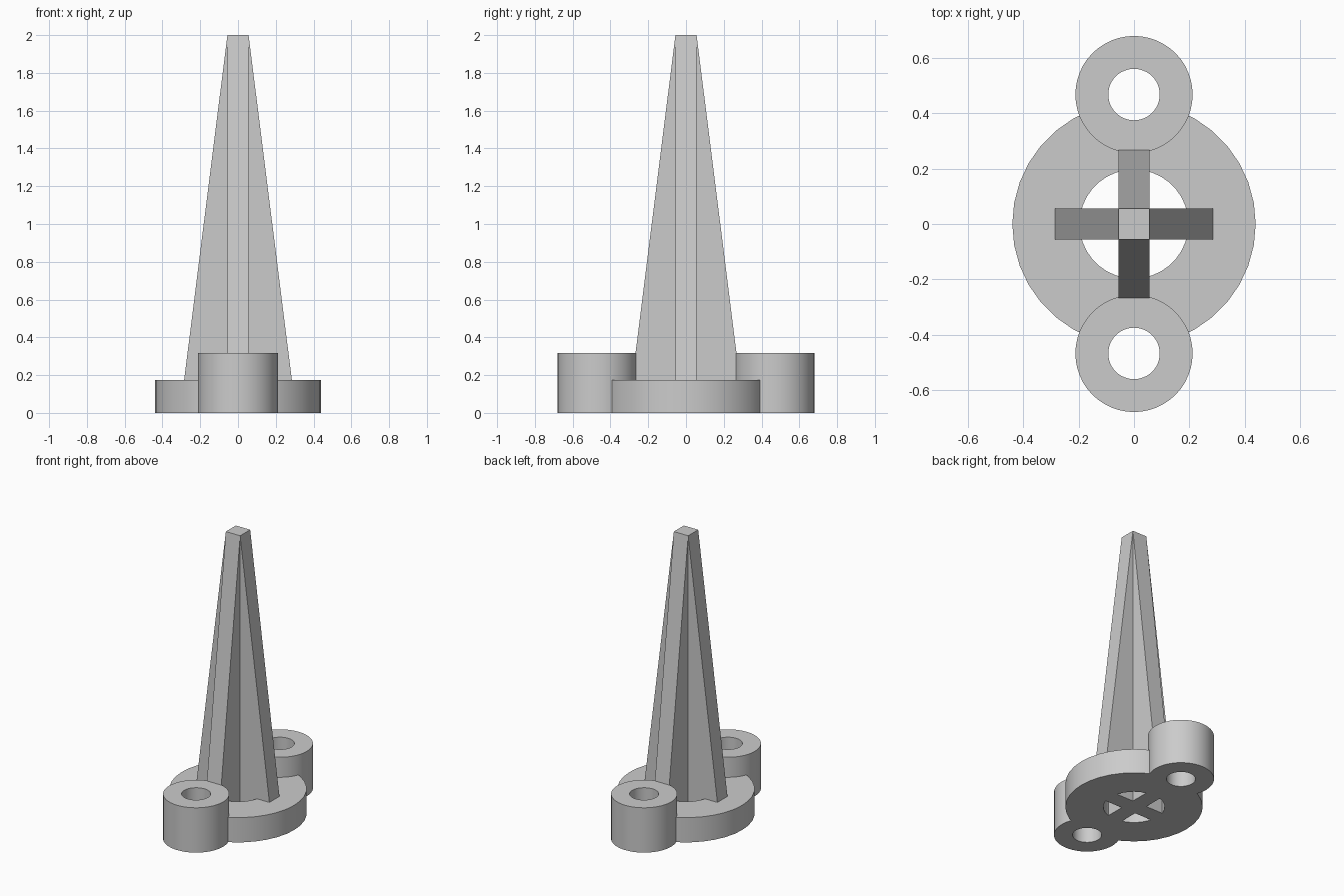
import bpy
import math

old = bpy.data.objects.get("Cube")
if old:
    bpy.data.objects.remove(old, do_unlink=True)

DISC_R, DISC_HOLE_R, DISC_H = 0.44, 0.197, 0.175
LUG_Y, LUG_R, LUG_HOLE_R, LUG_H = 0.468, 0.212, 0.093, 0.317
HALF_T = 0.056        # half thickness of the blades
BLADE_REACH = 0.307   # half width of the blades at the ground

grey = bpy.data.materials.new("light_grey")
grey.use_nodes = True
colour = (0.6, 0.6, 0.6, 1)
grey.diffuse_color = colour
grey.node_tree.nodes["Principled BSDF"].inputs["Base Color"].default_value = colour


def cylinder(name, radius, z0, z1, y=0, sides=48):
    bpy.ops.mesh.primitive_cylinder_add(
        vertices=sides, radius=radius, depth=z1 - z0, location=(0, y, (z0 + z1) / 2),
        rotation=(0, 0, math.pi / 2))
    ob = bpy.context.object
    ob.name = name
    ob.data.materials.append(grey)
    return ob


def blade(name, along_x):
    """Upright plate tapering to a square tip."""
    bpy.ops.mesh.primitive_cube_add(size=2, location=(0, 0, 0))
    ob = bpy.context.object
    ob.name = name
    for v in ob.data.vertices:
        top = v.co.z > 0
        reach = HALF_T if top else BLADE_REACH
        v.co.x *= reach if along_x else HALF_T
        v.co.y *= HALF_T if along_x else reach
        v.co.z = 2 if top else 0
    ob.data.materials.append(grey)
    return ob


def combine(target, other, operation):
    """Apply a boolean and discard the second solid."""
    mod = target.modifiers.new("combine", "BOOLEAN")
    mod.operation = operation
    mod.solver = "EXACT"
    mod.object = other
    bpy.context.view_layer.objects.active = target
    bpy.ops.object.modifier_apply(modifier=mod.name)
    bpy.data.objects.remove(other, do_unlink=True)


# Round base with two taller lugs, then the three through holes
base = cylinder("spike_on_lugged_base", DISC_R, 0, DISC_H, sides=36)
for y in (-LUG_Y, LUG_Y):
    combine(base, cylinder("lug", LUG_R, 0, LUG_H, y), "UNION")
combine(base, cylinder("centre_hole", DISC_HOLE_R, -1, 1, sides=36), "DIFFERENCE")
for y in (-LUG_Y, LUG_Y):
    combine(base, cylinder("lug_hole", LUG_HOLE_R, -1, 1, y), "DIFFERENCE")

# Cross-shaped tapering spike that spans the centre hole
spike = blade("spike", True)
combine(spike, blade("cross_blade", False), "UNION")
combine(base, spike, "UNION")

# Smooth round walls, crisp edges
bpy.ops.object.select_all(action="DESELECT")
base.select_set(True)
bpy.context.view_layer.objects.active = base
bpy.ops.object.shade_smooth_by_angle(angle=math.radians(30))
